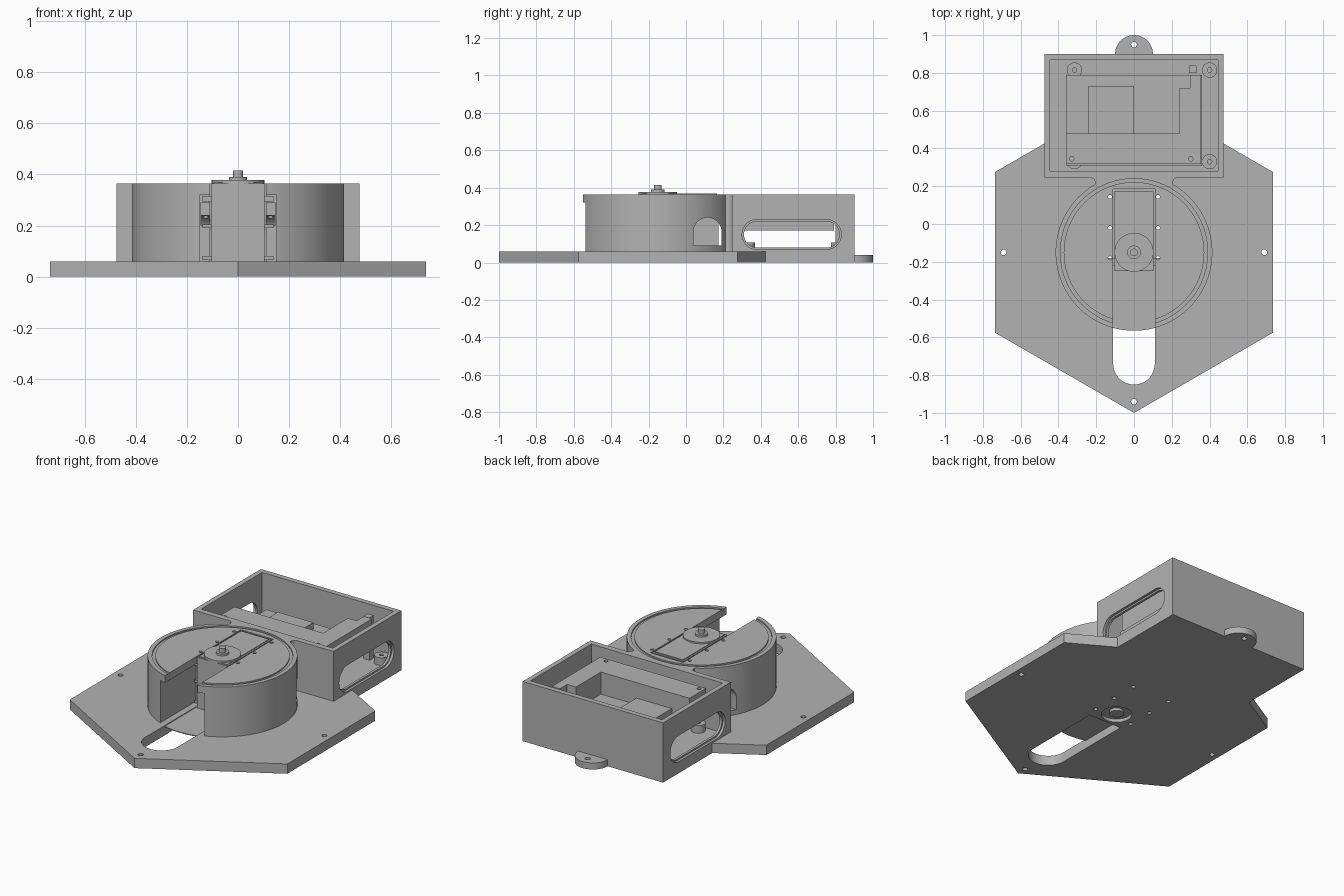
import bpy, bmesh, math
from mathutils import Matrix

cube = bpy.data.objects.get("Cube")
if cube:
    bpy.data.objects.remove(cube, do_unlink=True)

grey = bpy.data.materials.new("plain_grey")
grey.use_nodes = True
grey.diffuse_color = (0.45, 0.45, 0.45, 1)
grey.node_tree.nodes["Principled BSDF"].inputs["Base Color"].default_value = (0.45, 0.45, 0.45, 1)

AXIS = -0.15      # y of the drum and motor axis
TOP = 0.365       # common height of drum and box


def prism(name, outline, z0, z1, along_x=False):
    """Extrude an outline along z, or a (y, z) outline along x."""
    bm = bmesh.new()
    face = bm.faces.new([bm.verts.new((a, b, z0)) for a, b in outline])
    up = bmesh.ops.extrude_face_region(bm, geom=[face])["geom"]
    for v in up:
        if isinstance(v, bmesh.types.BMVert):
            v.co.z = z1
    if along_x:
        bm.transform(Matrix(((0, 0, 1, 0), (1, 0, 0, 0), (0, 1, 0, 0), (0, 0, 0, 1))))
    bmesh.ops.recalc_face_normals(bm, faces=bm.faces)
    mesh = bpy.data.meshes.new(name)
    bm.to_mesh(mesh)
    bm.free()
    mesh.materials.append(grey)
    obj = bpy.data.objects.new(name, mesh)
    bpy.context.collection.objects.link(obj)
    return obj


def rect(x0, x1, y0, y1):
    return [(x0, y0), (x1, y0), (x1, y1), (x0, y1)]


def arc(cx, cy, r, start=0, sweep=360, n=48):
    count = n if sweep == 360 else n + 1
    angles = [math.radians(start + sweep * i / n) for i in range(count)]
    return [(cx + r * math.cos(a), cy + r * math.sin(a)) for a in angles]


def boolean(obj, others, mode):
    for other in others:
        mod = obj.modifiers.new("boolean", "BOOLEAN")
        mod.operation, mod.object, mod.solver = mode, other, "EXACT"
        bpy.context.view_layer.objects.active = obj
        bpy.ops.object.modifier_apply(modifier=mod.name)
        bpy.data.objects.remove(other, do_unlink=True)


def cut(obj, *others):
    boolean(obj, others, "DIFFERENCE")


def hole(x, y, r, z0=-0.1, z1=0.6):
    return prism("hole_cutter", arc(x, y, r, n=24), z0, z1)


# Hexagonal base plate with mounting tab
base = prism("base_plate", arc(0, AXIS, 0.85, 30, n=6), 0, 0.06)
tab = prism("mounting_tab", arc(0, 0.9, 0.1, 0, 180) + [(-0.1, 0.88), (0.1, 0.88)], 0, 0.04)
slot = arc(0, -0.74, 0.11, 180, 180) + [(0.11, -0.25), (-0.11, -0.25)]
cut(base, prism("slot_cutter", slot, -0.1, 0.2),
    prism("box_footprint_cutter", rect(-0.475, 0.475, 0.245, 1), -0.1, 0.2))
cut(base, *[hole(x, y, 0.015) for x, y in ((0.69, AXIS), (-0.69, AXIS), (0, -0.94))])
cut(tab, hole(0, 0.95, 0.015))

# Open electronics box with long rounded side windows
box = prism("electronics_box", rect(-0.475, 0.475, 0.245, 0.9), 0, TOP)
cut(box, prism("box_cavity_cutter", rect(-0.445, 0.445, 0.28, 0.868), 0.06, 0.6))


def window(r):
    return arc(0.75, 0.15, r, -90, 180, 24) + arc(0.38, 0.15, r, 90, 180, 24)


cut(box, prism("window_cutter", window(0.07), -0.6, 0.6, True))
for side in (-1, 1):
    ends = sorted((side * 0.46, side * 0.6))
    cut(box, prism("window_rim_cutter", window(0.08), *ends, True))

# Drum with a motor slot and cable tunnels
drum = prism("drum", arc(0, AXIS, 0.415, n=96), 0.05, TOP)
cut(drum, prism("wide_slot_cutter", rect(-0.15, 0.15, -0.7, -0.19), 0.06, 0.32),
    prism("lid_slot_cutter", rect(-0.11, 0.11, -0.71, 0.185), 0.055, 0.6),
    prism("recess_cutter", rect(-0.145, 0.145, -0.2, 0.1), 0.2, 0.29))
arch = arc(0.115, 0.165, 0.075, 0, 180, 24) + [(0.04, 0.09), (0.19, 0.09)]
cut(drum, prism("tunnel_cutter", arch, -0.6, 0.6, True))

# Thin groove around the lid
groove = prism("groove_cutter", arc(0, AXIS, 0.39, n=96), TOP - 0.008, 0.6)
cut(groove, prism("groove_core", arc(0, AXIS, 0.372, n=96), 0, 0.7))
cut(drum, groove)

# Screw holes beside the motor
for side in (-1, 1):
    for y in (0.145, -0.02, -0.18):
        cut(drum, hole(side * 0.127, y, 0.01))
        cut(base, hole(side * 0.127, y, 0.012))

# Neck with rounded corners between drum and box
side_curve = [(0.24 - 0.035 * math.sin(t), 0.25 - 0.035 * (1 - math.cos(t)))
              for t in [math.radians(15 * i) for i in range(7)]]
neck = prism("neck", side_curve + [(0.205, 0.19), (-0.205, 0.19)]
             + [(-x, y) for x, y in reversed(side_curve)], 0.05, TOP)
cut(neck, prism("neck_clearance", arc(0, AXIS, 0.4, n=96), 0, 0.6))

# Motor with side tabs, horn and shaft
motor = prism("motor", rect(-0.104, 0.104, -0.25, 0.175), 0.03, TOP)
motor_cap = prism("motor_cap", rect(-0.095, 0.095, -0.24, 0.165), TOP, TOP + 0.004)
for side, label in ((-1, "right"), (1, "left")):
    for i, (z0, z1) in enumerate(((0.065, 0.08), (0.19, 0.205), (0.295, 0.315))):
        x0, x1 = sorted((side * 0.1, side * 0.14))
        prism(f"{label}_motor_tab_{i + 1}", rect(x0, x1, -0.22, -0.18), z0, z1)
for name, r, z0, z1 in (("horn_disc", 0.103, 0.365, 0.378), ("horn_boss", 0.036, 0.375, 0.39),
                        ("horn_shaft", 0.02, 0.385, 0.415)):
    prism(name, arc(0, AXIS, r), z0, z1)

# Pivot recess under the base
cut(base, hole(0, AXIS, 0.085, -0.1, 0.02))
prism("pivot_boss", arc(0, AXIS, 0.04), 0.004, 0.04)

# Circuit board, its tall connectors and the lower block
prism("circuit_board", rect(-0.36, 0.36, 0.31, 0.79), 0.17, 0.19)
tall = prism("connector_block", [(-0.36, 0.32), (0.355, 0.32), (0.355, 0.79), (0.3, 0.79), (0.3, 0.72),
                                 (0.24, 0.72), (0.24, 0.48), (-0.36, 0.48)], 0.185, 0.325)
prism("low_block", rect(-0.24, 0, 0.47, 0.73), 0.185, 0.23)
prism("corner_pin", rect(0.29, 0.33, 0.8, 0.84), 0.06, 0.32)
cut(tall, hole(0.3, 0.345, 0.012), hole(-0.33, 0.345, 0.012))

# Standoffs on the box floor
for i, (x, y) in enumerate(((-0.315, 0.815), (0.4, 0.815), (0.4, 0.33), (-0.315, 0.33))):
    post = prism(f"standoff_{i + 1}", arc(x, y, 0.04), 0.055, 0.107)
    cut(post, hole(x, y, 0.012, 0.07))

# Smooth the round walls, keep the edges sharp
for obj in bpy.context.collection.objects:
    if obj.type == "MESH" and obj.data.materials and obj.data.materials[0] == grey:
        bpy.ops.object.select_all(action="DESELECT")
        obj.select_set(True)
        bpy.context.view_layer.objects.active = obj
        bpy.ops.object.shade_smooth_by_angle(angle=math.radians(30))
